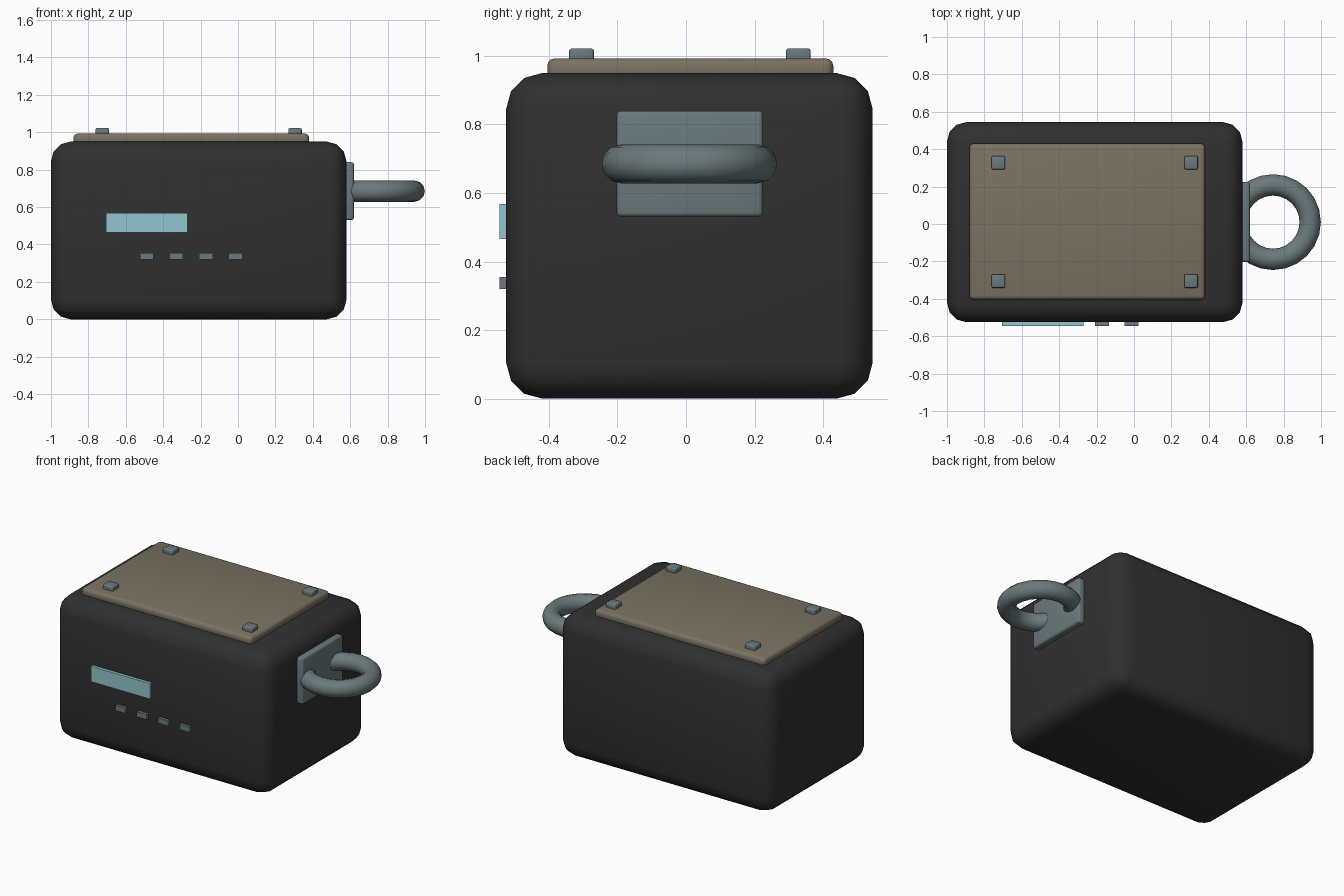
import bpy, bmesh
from mathutils import Vector
from math import pi, cos, sin

if "Cube" in bpy.data.objects:
    bpy.data.objects.remove(bpy.data.objects["Cube"])


def material(name, rgb):
    m = bpy.data.materials.new(name)
    m.diffuse_color = (*rgb, 1)
    m.use_nodes = True
    m.node_tree.nodes["Principled BSDF"].inputs["Base Color"].default_value = m.diffuse_color
    return m


CHARCOAL = material("charcoal", (0.03, 0.03, 0.03))
TAN = material("dull tan", (0.195, 0.17, 0.122))
STEEL = material("blue grey", (0.145, 0.195, 0.205))
GLASS = material("pale cyan", (0.29, 0.56, 0.62))


def finish(bm, name, mat, smooth):
    bmesh.ops.recalc_face_normals(bm, faces=bm.faces)
    for f in bm.faces:
        f.smooth = smooth
    me = bpy.data.meshes.new(name)
    bm.to_mesh(me)
    bm.free()
    me.materials.append(mat)
    ob = bpy.data.objects.new(name, me)
    bpy.context.collection.objects.link(ob)
    return ob


def box(name, lo, hi, mat, bevel=0, segments=3):
    lo, hi = Vector(lo), Vector(hi)
    bm = bmesh.new()
    bmesh.ops.create_cube(bm, size=1)
    for v in bm.verts:
        v.co = (lo + hi) / 2 + v.co * (hi - lo)
    if bevel:
        bmesh.ops.bevel(bm, geom=bm.edges[:], offset=bevel, segments=segments,
                        profile=0.5, affect='EDGES')
    return finish(bm, name, mat, bevel > 0)


def ring(name, centre, major, minor, mat, n=24, k=12):
    bm = bmesh.new()
    rows = []
    for i in range(n):
        a = 2 * pi * i / n
        rows.append([])
        for j in range(k):
            b = 2 * pi * j / k
            r = major + minor * cos(b)
            rows[i].append(bm.verts.new(
                Vector(centre) + Vector((r * cos(a), r * sin(a), minor * sin(b)))))
    for i in range(n):
        p, q = rows[i], rows[(i + 1) % n]
        for j in range(k):
            bm.faces.new((p[j], q[j], q[(j + 1) % k], p[(j + 1) % k]))
    return finish(bm, name, mat, True)


# Rounded body
box("body", (-1.0, -0.525, 0), (0.58, 0.545, 0.95), CHARCOAL, 0.105)

# Top panel with four corner studs
box("top_panel", (-0.88, -0.405, 0.93), (0.38, 0.43, 0.993), TAN, 0.022)
for x in (-0.725, 0.305):
    for y in (-0.305, 0.328):
        box("panel_stud", (x - 0.036, y - 0.036, 0.98),
            (x + 0.036, y + 0.036, 1.022), STEEL, 0.007, 2)

# Front display and buttons
box("display", (-0.705, -0.545, 0.465), (-0.27, -0.50, 0.568), GLASS)
for i in range(4):
    x = -0.488 + i * 0.158
    box("button", (x - 0.037, -0.545, 0.32), (x + 0.037, -0.50, 0.355), STEEL)

# Side mounting plate and ring handle
box("handle_plate", (0.56, -0.203, 0.53), (0.62, 0.225, 0.84), STEEL, 0.014)
ring("ring_handle", (0.743, 0.01, 0.685), 0.199, 0.057, STEEL)
